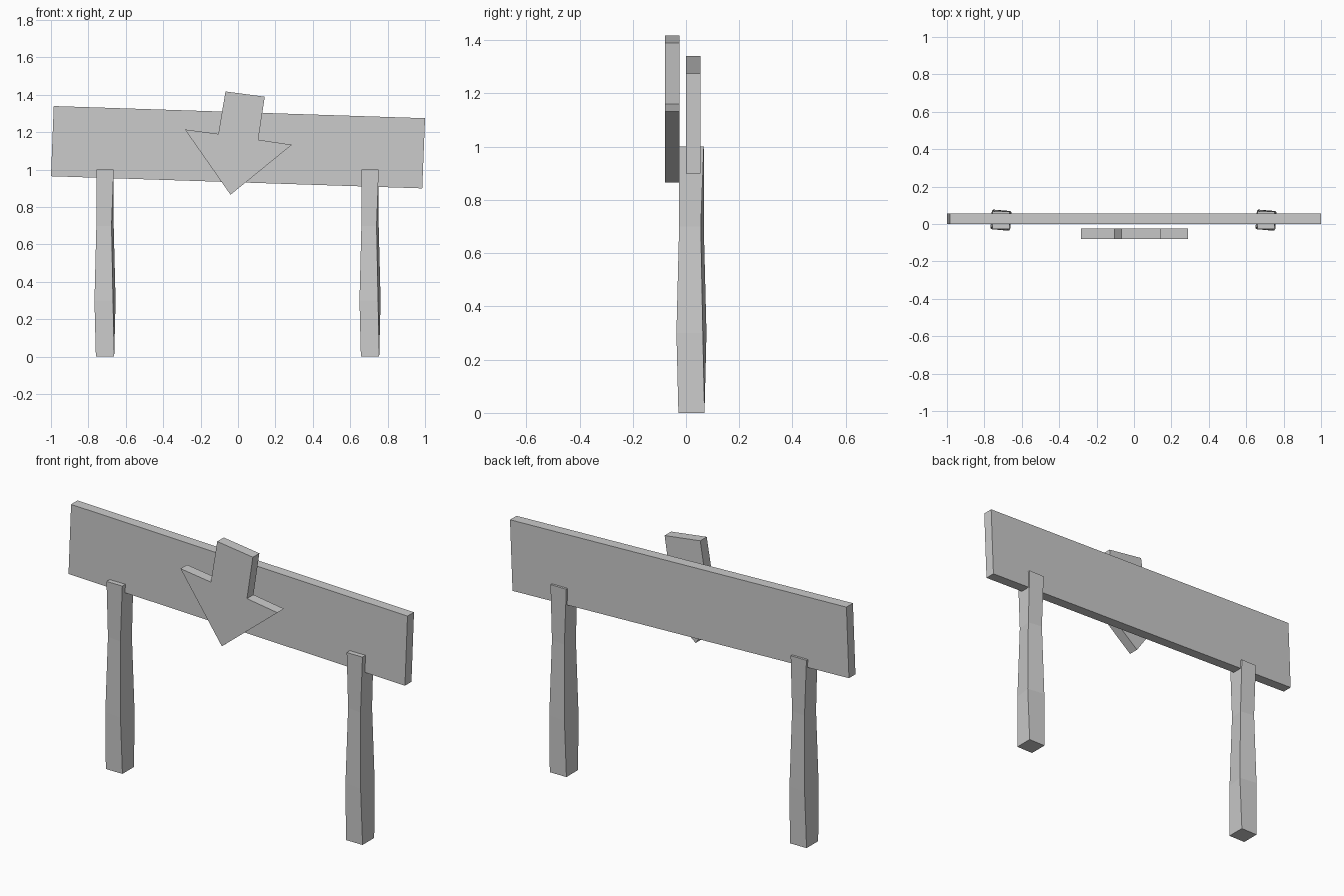
import bpy, bmesh, math

if "Cube" in bpy.data.objects:
    bpy.data.objects.remove(bpy.data.objects["Cube"])


def finish(name, bm):
    bmesh.ops.recalc_face_normals(bm, faces=bm.faces)
    mesh = bpy.data.meshes.new(name)
    bm.to_mesh(mesh)
    bm.free()
    obj = bpy.data.objects.new(name, mesh)
    bpy.context.collection.objects.link(obj)
    return obj


def slab(name, outline, y0, y1):
    """Flat x-z outline extruded from y0 to y1."""
    bm = bmesh.new()
    face = bm.faces.new([bm.verts.new((x, y0, z)) for x, z in outline])
    new = bmesh.ops.extrude_face_region(bm, geom=[face])["geom"]
    verts = [v for v in new if isinstance(v, bmesh.types.BMVert)]
    bmesh.ops.translate(bm, verts=verts, vec=(0, y1 - y0, 0))
    # keep the starting cap so the slab is closed
    if not face.is_valid:
        bm.faces.new([v for v in bm.verts if abs(v.co.y - y0) < 1e-6])
    return finish(name, bm)


def post(name, cx, cy):
    """Square post, its middle rings turned and resized: (z, width, turn)."""
    rings = [(0, 0.098, 0), (0.3, 0.1, -8), (0.7, 0.082, -8), (1.0, 0.093, 0)]
    bm = bmesh.new()
    loops = []
    for z, width, turn in rings:
        r = width / math.sqrt(2)
        angles = [math.radians(45 + 90 * i + turn) for i in range(4)]
        loops.append([bm.verts.new((cx + r * math.cos(a), cy + r * math.sin(a), z))
                      for a in angles])
    for lo, hi in zip(loops, loops[1:]):
        for i in range(4):
            j = (i + 1) % 4
            bm.faces.new((lo[i], lo[j], hi[j], hi[i]))
    bm.faces.new(loops[0][::-1])
    bm.faces.new(loops[-1])
    return finish(name, bm)


# Slightly tilted sign board
slab("sign_board", [(-1.0, 0.965), (0.985, 0.90), (1.0, 1.275), (-0.985, 1.34)],
     0.0, 0.055)

# Downward pointing arrow in front of the board
slab("arrow", [(-0.067, 1.418), (0.143, 1.39), (0.108, 1.16), (0.288, 1.133),
               (-0.04, 0.866), (-0.284, 1.215), (-0.105, 1.191)],
     -0.079, -0.024)

# Two support posts
post("left_post", -0.711, 0.0205)
post("right_post", 0.706, 0.0205)
